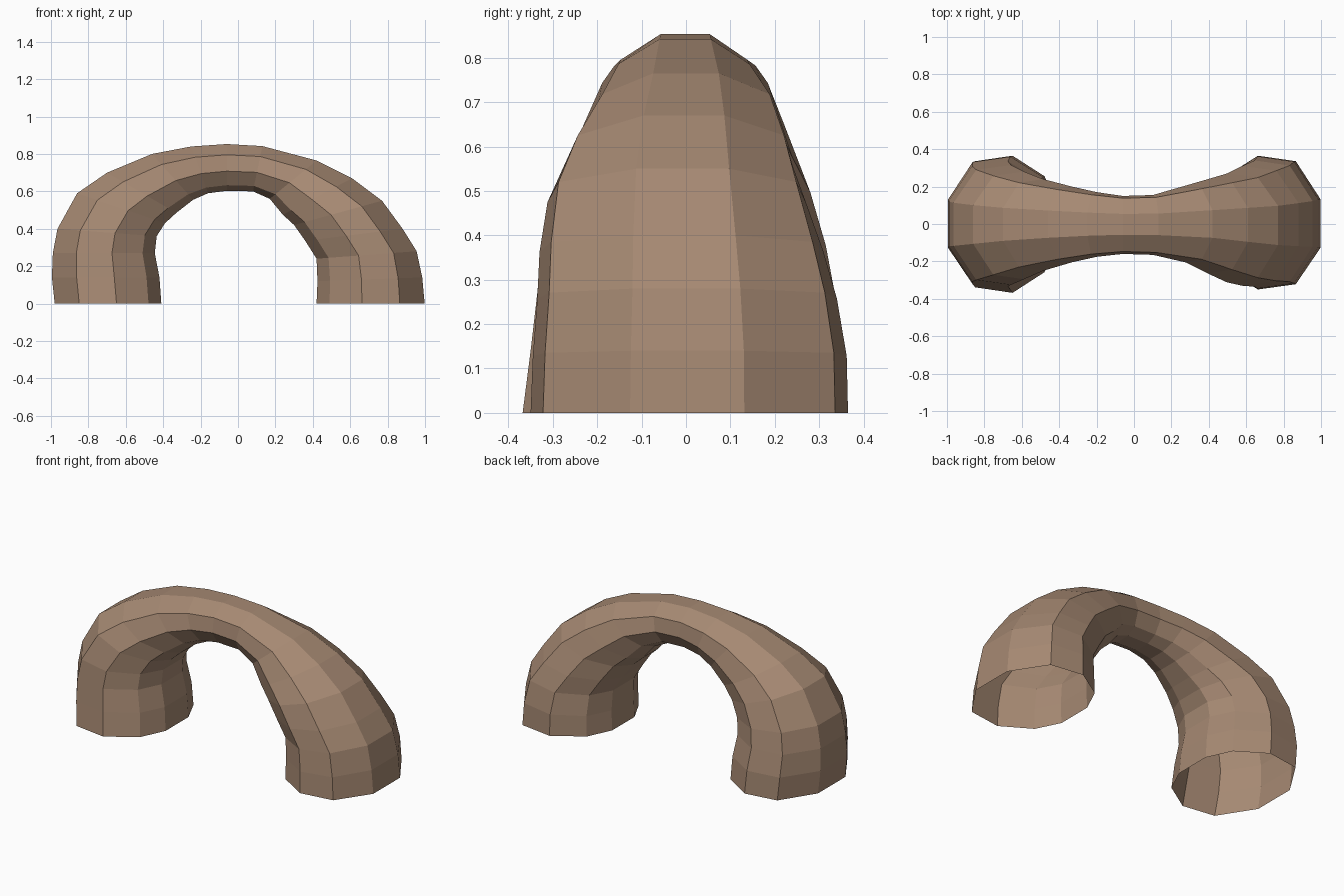
import bpy, bmesh

# Stations along the arch: outer x, outer z, inner x, inner z, front depth, back depth
STATIONS = [
    (-0.98, 0.00, -0.41, 0.00, 0.368, 0.365),
    (-0.995, 0.14, -0.42, 0.14, 0.35, 0.36),
    (-0.99, 0.27, -0.445, 0.27, 0.335, 0.335),
    (-0.965, 0.40, -0.435, 0.36, 0.325, 0.315),
    (-0.86, 0.59, -0.39, 0.43, 0.295, 0.28),
    (-0.70, 0.70, -0.33, 0.485, 0.25, 0.24),
    (-0.46, 0.80, -0.24, 0.555, 0.205, 0.20),
    (-0.25, 0.84, -0.16, 0.59, 0.175, 0.17),
    (-0.06, 0.853, -0.06, 0.603, 0.16, 0.15),
    (0.13, 0.842, 0.08, 0.60, 0.165, 0.155),
    (0.42, 0.765, 0.17, 0.56, 0.205, 0.205),
    (0.61, 0.67, 0.24, 0.475, 0.265, 0.24),
    (0.77, 0.55, 0.30, 0.42, 0.312, 0.27),
    (0.88, 0.40, 0.36, 0.335, 0.33, 0.31),
    (0.955, 0.28, 0.42, 0.24, 0.335, 0.34),
    (0.985, 0.14, 0.425, 0.12, 0.345, 0.362),
    (0.998, 0.00, 0.42, 0.00, 0.35, 0.365),
]
# Half cross-section: position from outer to inner, share of the depth
SECTION = [(0.0, 0.36), (0.23, 0.92), (0.58, 1.0), (0.88, 0.70), (1.0, 0.30)]
RING = [(t, -w) for t, w in SECTION] + [(t, w) for t, w in reversed(SECTION)]

# Stone arch: ten-sided ring swept over the stations, open under the feet
bm = bmesh.new()
rings = []
for ox, oz, ix, iz, front, back in STATIONS:
    rings.append([bm.verts.new((ox + (ix - ox) * t,
                                w * (front if w < 0 else back),
                                oz + (iz - oz) * t)) for t, w in RING])
n = len(RING)
for a, b in zip(rings, rings[1:]):
    for i in range(n):
        j = (i + 1) % n
        bm.faces.new((a[i], a[j], b[j], b[i]))
bmesh.ops.recalc_face_normals(bm, faces=bm.faces)
# Make sure the crown faces outward
bm.normal_update()
crown = max(bm.faces, key=lambda f: f.calc_center_median().z)
if crown.normal.z < 0:
    bmesh.ops.reverse_faces(bm, faces=bm.faces)

mesh = bpy.data.meshes.new("rock_arch")
bm.to_mesh(mesh)
bm.free()
stone = bpy.data.materials.new("brown stone")
stone.diffuse_color = (0.38, 0.25, 0.17, 1)
mesh.materials.append(stone)
arch = bpy.data.objects.new("rock_arch", mesh)
bpy.context.collection.objects.link(arch)
